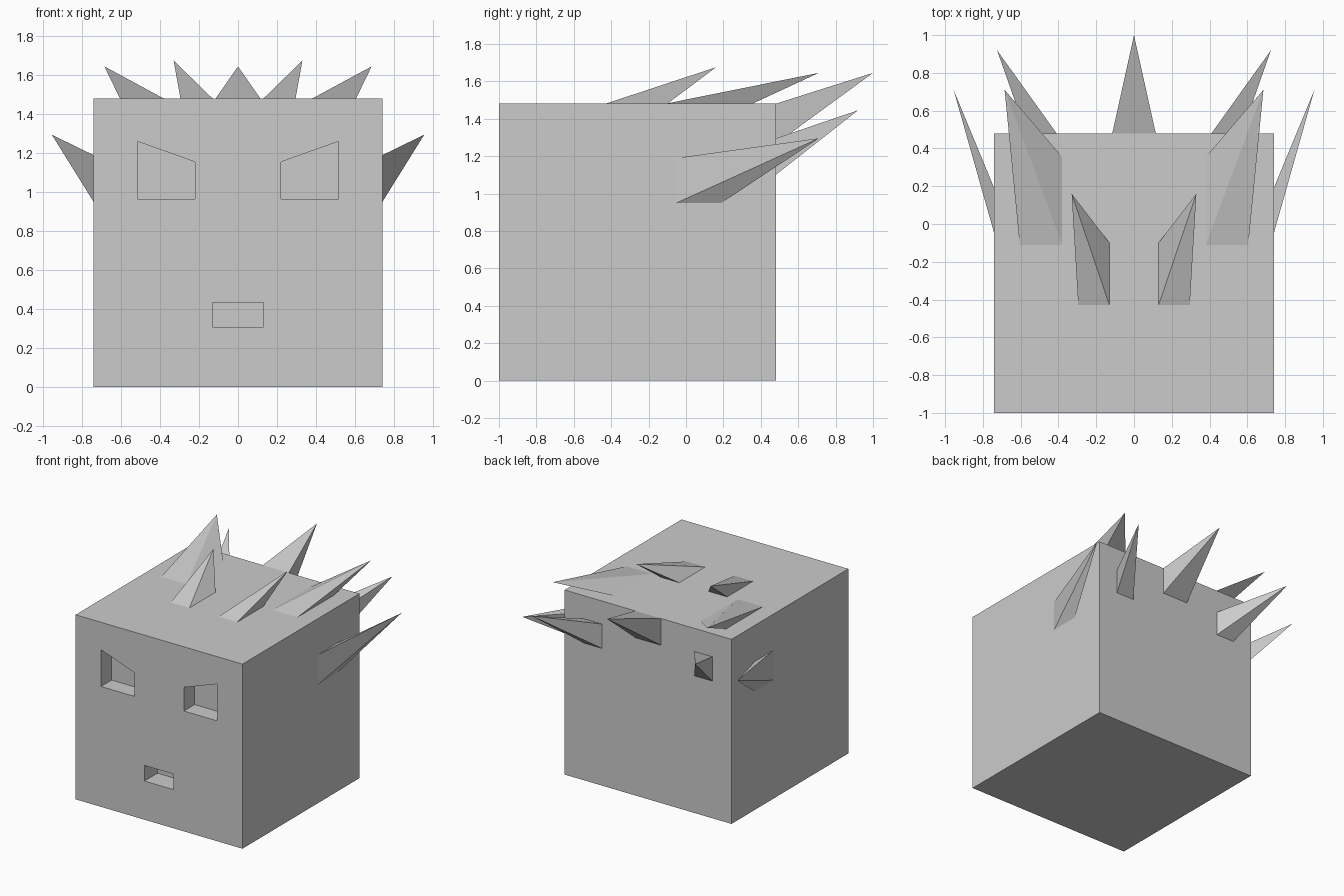
import bpy, bmesh

if "Cube" in bpy.data.objects:
    bpy.data.objects.remove(bpy.data.objects["Cube"], do_unlink=True)

# Single flat grey
grey = bpy.data.materials.new("plain grey")
grey.use_nodes = True
colour = (0.6, 0.6, 0.6, 1)
grey.diffuse_color = colour
grey.node_tree.nodes["Principled BSDF"].inputs["Base Color"].default_value = colour


def add_object(name, bm):
    bmesh.ops.recalc_face_normals(bm, faces=bm.faces)
    mesh = bpy.data.meshes.new(name)
    bm.to_mesh(mesh)
    bm.free()
    mesh.materials.append(grey)
    obj = bpy.data.objects.new(name, mesh)
    bpy.context.collection.objects.link(obj)
    return obj


def prism(name, outline, y0, y1):
    """Closed solid from an x-z outline, running from y0 to y1."""
    bm = bmesh.new()
    face = bm.faces.new([bm.verts.new((x, y0, z)) for x, z in outline])
    solid = bmesh.ops.extrude_face_region(bm, geom=[face], use_keep_orig=True)
    moved = [v for v in solid["geom"] if isinstance(v, bmesh.types.BMVert)]
    bmesh.ops.translate(bm, verts=moved, vec=(0, y1 - y0, 0))
    return add_object(name, bm)


def spike(name, base, tip):
    """Four-sided spike, open where it meets the block."""
    bm = bmesh.new()
    ring = [bm.verts.new(p) for p in base]
    apex = bm.verts.new(tip)
    for a, b in zip(ring, ring[1:] + ring[:1]):
        bm.faces.new((a, b, apex))
    # The open rim needs a temporary cap so normals point outward
    cap = bm.faces.new(ring)
    bmesh.ops.recalc_face_normals(bm, faces=bm.faces)
    bmesh.ops.delete(bm, geom=[cap], context='FACES_ONLY')
    mesh_obj = add_object(name, bm)
    return mesh_obj


def rect(a0, a1, b0, b1):
    return [(a0, b0), (a1, b0), (a1, b1), (a0, b1)]


HALF, FRONT, BACK, TOP = 0.74, -1.0, 0.48, 1.48

# Head block with recessed eyes and mouth
head = prism("head", rect(-HALF, HALF, 0, TOP), FRONT, BACK)
eye = [(0.22, 0.965), (0.515, 0.965), (0.515, 1.26), (0.22, 1.155)]
recesses = [
    ("left_eye", eye, 0.135),
    ("right_eye", [(-x, z) for x, z in eye], 0.135),
    ("mouth", rect(-0.13, 0.13, 0.31, 0.435), 0.165),
]
for name, outline, depth in recesses:
    cutter = prism(name + "_cutter", outline, FRONT - 0.1, FRONT + depth)
    cutter.hide_render = True
    mod = head.modifiers.new(name, 'BOOLEAN')
    mod.operation = 'DIFFERENCE'
    mod.solver = 'EXACT'
    mod.object = cutter
    bpy.context.view_layer.objects.active = head
    bpy.ops.object.modifier_apply(modifier=name)
    bpy.data.objects.remove(cutter, do_unlink=True)

# Paired spikes: top front, top rear, back and side
for side, s in (("left", 1), ("right", -1)):
    spike(side + "_top_front_spike",
          [(s * x, y, TOP) for x, y in rect(0.13, 0.295, -0.43, -0.10)],
          (s * 0.33, 0.16, 1.675))
    spike(side + "_top_rear_spike",
          [(s * x, y, TOP) for x, y in rect(0.38, 0.605, -0.11, 0.355)],
          (s * 0.685, 0.71, 1.645))
    spike(side + "_back_spike",
          [(s * x, BACK, z) for x, z in rect(0.41, 0.57, 1.10, 1.295)],
          (s * 0.725, 0.92, 1.445))
    spike(side + "_side_spike",
          [(s * HALF, y, z) for y, z in rect(-0.05, 0.19, 0.95, 1.19)],
          (s * 0.955, 0.71, 1.295))

# Middle back spike
spike("middle_back_spike",
      [(x, BACK, z) for x, z in rect(-0.115, 0.115, 1.265, TOP)],
      (0, 1.0, 1.645))
